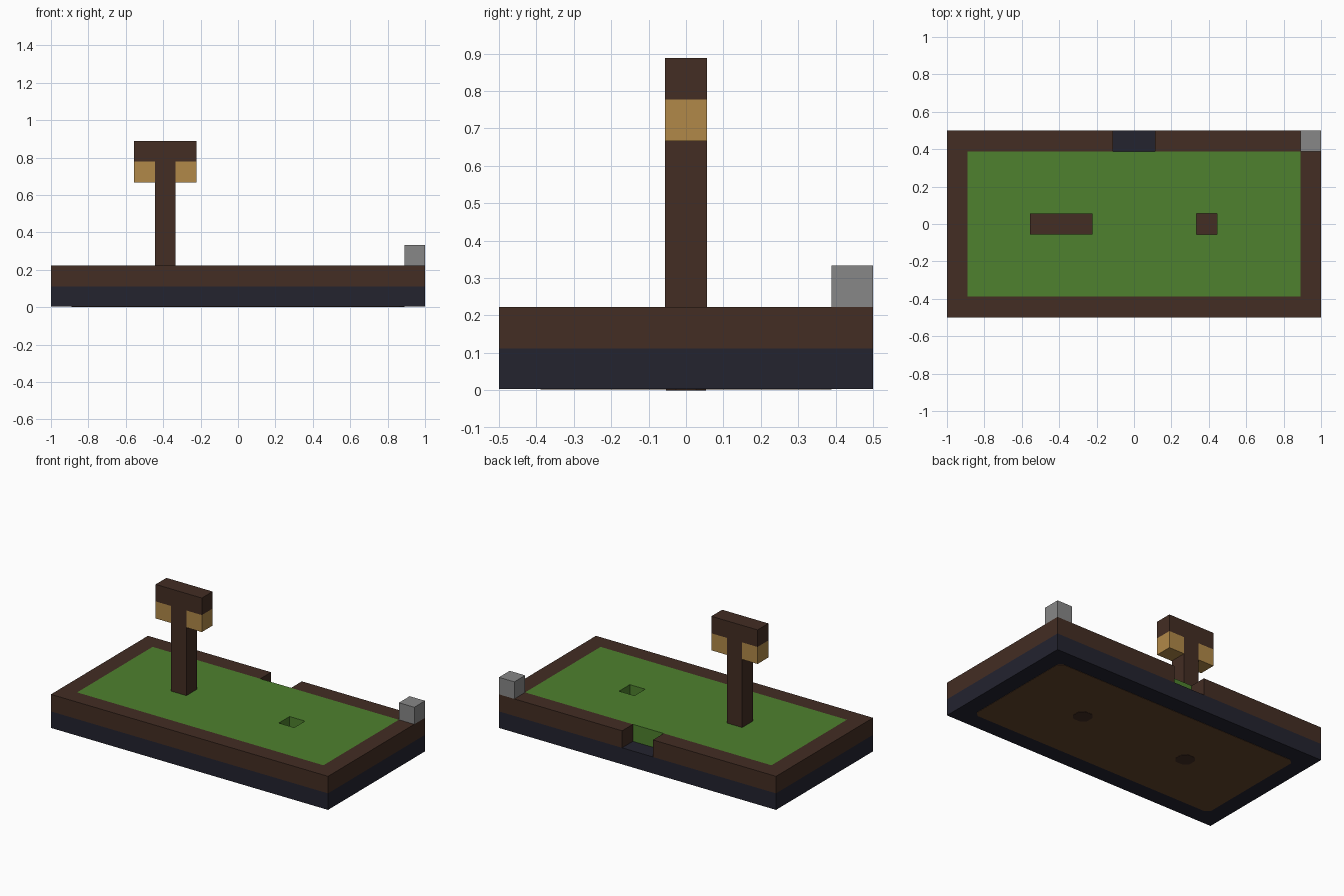
import bpy, bmesh

cube = bpy.data.objects.get("Cube")
if cube:
    bpy.data.objects.remove(cube, do_unlink=True)

U = 1 / 9  # one block


def material(name, rgb):
    """Flat colour from 0-255 display values, converted to linear."""
    lin = [((c / 255 + 0.055) / 1.055) ** 2.4 for c in rgb] + [1]
    m = bpy.data.materials.new(name)
    m.use_nodes = True
    m.diffuse_color = lin
    bsdf = next(n for n in m.node_tree.nodes if n.type == 'BSDF_PRINCIPLED')
    bsdf.inputs["Base Color"].default_value = lin
    return m


wood = material("dark_wood", (67, 45, 35))
stone = material("navy_stone", (35, 35, 47))
grass = material("grass_green", (78, 129, 46))
lamp = material("lantern_tan", (177, 137, 72))
grey = material("grey", (135, 135, 135))
dirt = material("dirt_brown", (100, 68, 43))


def finish(name, bm, mat):
    bmesh.ops.recalc_face_normals(bm, faces=bm.faces)
    me = bpy.data.meshes.new(name)
    bm.to_mesh(me)
    bm.free()
    me.materials.append(mat)
    ob = bpy.data.objects.new(name, me)
    bpy.context.collection.objects.link(ob)
    return ob


def slab(name, xs, ys, z0, z1, mat, skip=()):
    """Extrude a grid of cells, leaving out the (column, row) cells in skip."""
    bm = bmesh.new()
    v = {(i, j): bm.verts.new((x * U, y * U, z0 * U))
         for i, x in enumerate(xs) for j, y in enumerate(ys)}
    faces = [bm.faces.new((v[i, j], v[i + 1, j], v[i + 1, j + 1], v[i, j + 1]))
             for i in range(len(xs) - 1) for j in range(len(ys) - 1)
             if (i, j) not in skip]
    ext = bmesh.ops.extrude_face_region(bm, geom=faces)["geom"]
    for e in ext:
        if isinstance(e, bmesh.types.BMVert):
            e.co.z = z1 * U
    loose = [w for w in bm.verts if not w.link_faces]
    bmesh.ops.delete(bm, geom=loose, context='VERTS')
    return finish(name, bm, mat)


def plate(name, cx, hx, hy, cut, z0, z1, mat):
    """Thin rectangle with cut corners."""
    bm = bmesh.new()
    pts = []
    for sx, sy in ((1, 1), (-1, 1), (-1, -1), (1, -1)):
        pair = [(cx + sx * hx, sy * (hy - cut)), (cx + sx * (hx - cut), sy * hy)]
        pts += pair if sx * sy > 0 else pair[::-1]
    f = bm.faces.new([bm.verts.new((x * U, y * U, z0 * U)) for x, y in pts])
    ext = bmesh.ops.extrude_face_region(bm, geom=[f])["geom"]
    for e in ext:
        if isinstance(e, bmesh.types.BMVert):
            e.co.z = z1 * U
    return finish(name, bm, mat)


# Stone base with the dirt underside and two post feet showing below
slab("base", (-9, 9), (-4.5, 4.5), 0.03, 1, stone)
plate("dirt_underside", 0, 8, 3.5, 0.25, 0.015, 0.03, dirt)
for side, x in (("right", -3.5), ("left", 3.5)):
    plate(side + "_post_foot", x, 0.48, 0.48, 0.24, 0, 0.015, wood)

# Wooden curb with a gap in the back edge
slab("curb", (-9, -8, -1, 1, 8, 9), (-4.5, -3.5, 3.5, 4.5), 1, 2, wood,
     skip={(1, 1), (2, 1), (3, 1), (2, 2)})

# Lawn with a square hole and its wooden floor
slab("lawn", (-8, 3, 4, 8), (-3.5, -0.5, 0.5, 3.5), 1, 2, grass, skip={(1, 1)})
slab("hole_floor", (3, 4), (-0.5, 0.5), 1, 1.02, wood)

# Lamp post: T-shaped, with a lantern block under each arm
slab("lamp_post", (-4, -3), (-0.5, 0.5), 2, 7, wood)
slab("lamp_crossbar", (-5, -2), (-0.5, 0.5), 7, 8, wood)
for side, x in (("right", -5), ("left", -3)):
    slab(side + "_lantern", (x, x + 1), (-0.5, 0.5), 6, 7, lamp)

# Corner block on the curb
slab("corner_block", (8, 9), (3.5, 4.5), 2, 3, grey)
